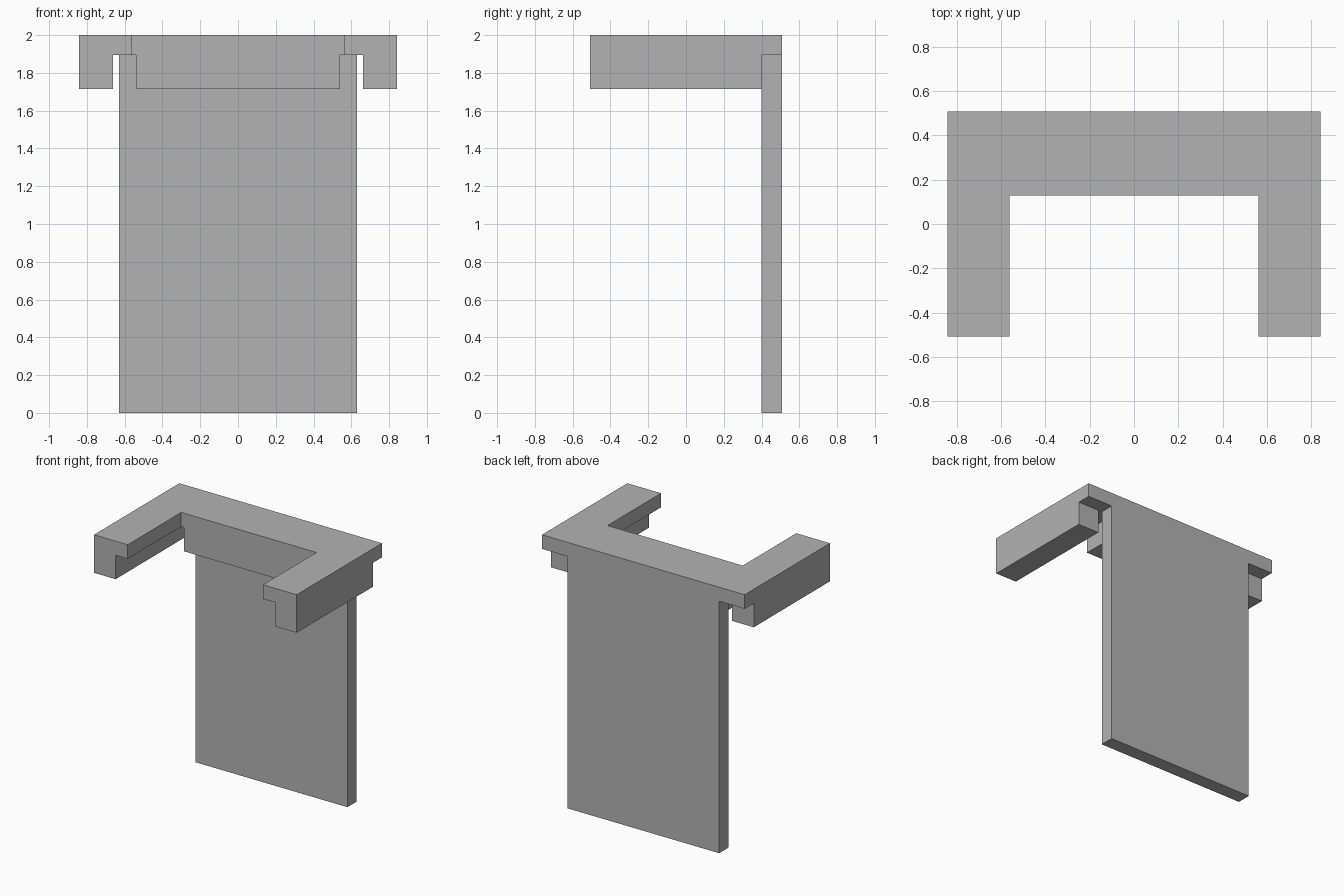
import bpy
import bmesh

cube = bpy.data.objects.get("Cube")
if cube:
    bpy.data.objects.remove(cube, do_unlink=True)

GREY = (0.45, 0.45, 0.45, 1.0)
grey = bpy.data.materials.new("plain grey")
grey.use_nodes = True
grey.diffuse_color = GREY
grey.node_tree.nodes["Principled BSDF"].inputs["Base Color"].default_value = GREY

# Shared dimensions
HALF_W, HALF_D = 0.843, 0.507
TOP, SLAB_Z, BLOCK_Z = 2.0, 1.894, 1.714
INNER_X, INNER_Y = 0.5625, 0.129
PANEL_Y = 0.399


def prism(name, outline, z0, z1):
    """Extrude a counter-clockwise floor outline from z0 up to z1."""
    bm = bmesh.new()
    base = bm.faces.new([bm.verts.new((x, y, z0)) for x, y in outline])
    result = bmesh.ops.extrude_face_region(bm, geom=[base], use_keep_orig=True)
    top = [v for v in result["geom"] if isinstance(v, bmesh.types.BMVert)]
    bmesh.ops.translate(bm, verts=top, vec=(0, 0, z1 - z0))
    bmesh.ops.recalc_face_normals(bm, faces=bm.faces)
    mesh = bpy.data.meshes.new(name)
    bm.to_mesh(mesh)
    bm.free()
    mesh.materials.append(grey)
    obj = bpy.data.objects.new(name, mesh)
    bpy.context.collection.objects.link(obj)
    return obj


def box(name, x0, x1, y0, y1, z0, z1):
    return prism(name, [(x0, y0), (x1, y0), (x1, y1), (x0, y1)], z0, z1)


# U-shaped top slab, open to the front
half = [(HALF_W, HALF_D), (HALF_W, -HALF_D), (INNER_X, -HALF_D), (INNER_X, INNER_Y)]
prism("top_slab", half + [(-x, y) for x, y in reversed(half)], SLAB_Z, TOP)

# Rails under the outer edges of the arms
for name, x0, x1 in (("left_rail", 0.663, HALF_W), ("right_rail", -HALF_W, -0.663)):
    box(name, x0, x1, -HALF_D, PANEL_Y, BLOCK_Z, SLAB_Z)

# Cross block between the arms, in front of the panel
box("cross_block", -0.541, 0.541, INNER_Y, PANEL_Y, BLOCK_Z, SLAB_Z)

# Tall back panel
box("back_panel", -0.631, 0.631, PANEL_Y, HALF_D, 0, SLAB_Z)
